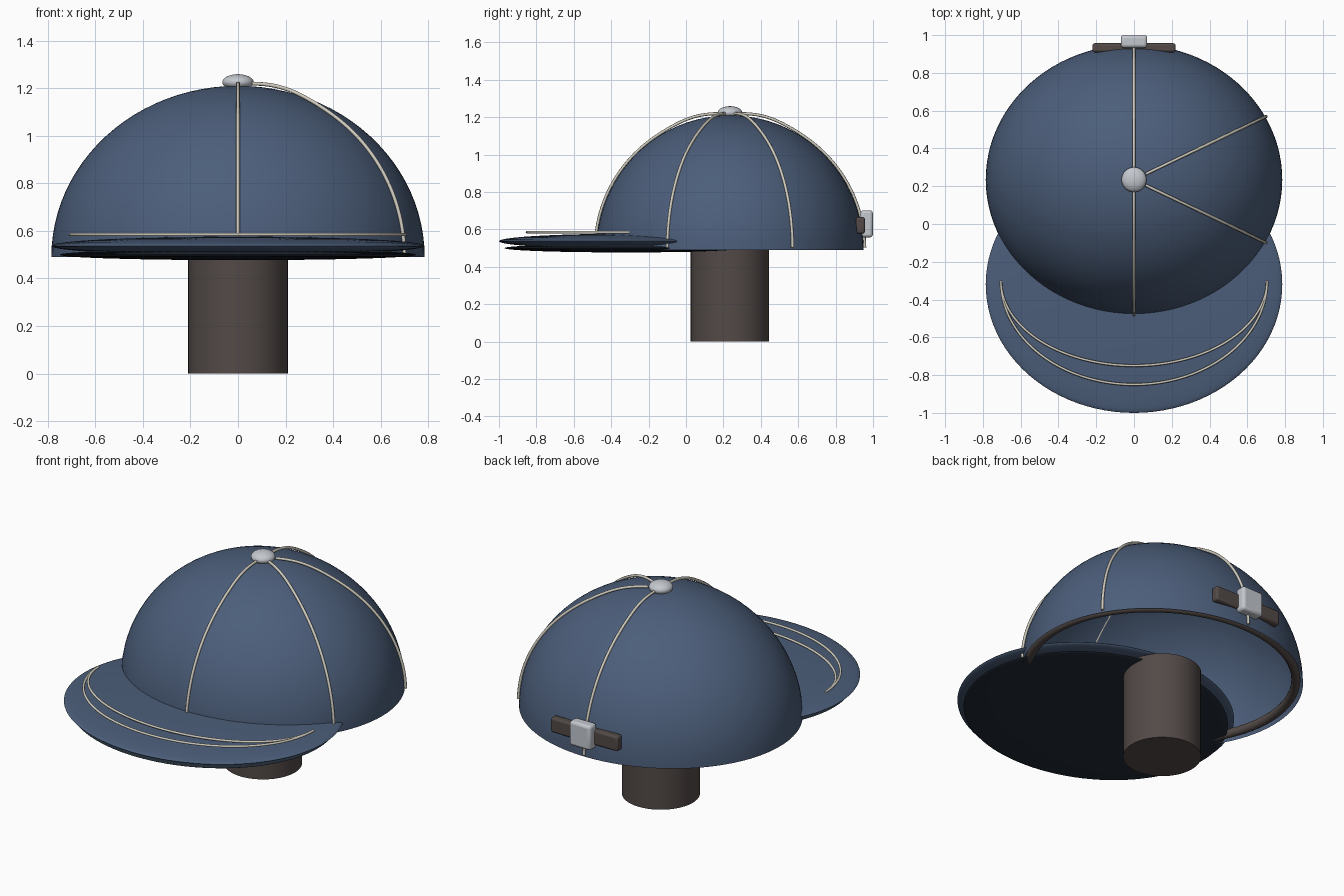
import bpy, bmesh
from math import sin, cos, pi, radians, exp

cube = bpy.data.objects.get("Cube")
if cube:
    bpy.data.objects.remove(cube, do_unlink=True)


def material(name, rgb):
    m = bpy.data.materials.new(name)
    m.use_nodes = True
    m.diffuse_color = (*rgb, 1)
    m.node_tree.nodes["Principled BSDF"].inputs["Base Color"].default_value = (*rgb, 1)
    return m


BLUE = material("denim blue", (0.072, 0.112, 0.195))
NAVY = material("dark navy", (0.016, 0.025, 0.038))
BROWN = material("dark brown", (0.085, 0.068, 0.063))
SILVER = material("pale silver", (0.55, 0.58, 0.62))
CREAM = material("cream thread", (0.62, 0.59, 0.51))

# Crown centre and radii
CY, CZ = 0.235, 0.49
RX, RY, RZ = 0.785, 0.715, 0.72


def finish(name, mat, smooth=True):
    ob = bpy.context.object
    ob.name = name
    ob.data.materials.append(mat)
    bpy.ops.object.transform_apply(location=False, rotation=False, scale=True)
    if smooth:
        bpy.ops.object.shade_smooth_by_angle(angle=radians(35))
    return ob


def ellipsoid(name, loc, radii, mat, segments=64, rings=32):
    bpy.ops.mesh.primitive_uv_sphere_add(segments=segments, ring_count=rings, location=loc)
    bpy.context.object.scale = radii
    return finish(name, mat)


def soft_box(name, loc, size, bevel, mat):
    bpy.ops.mesh.primitive_cube_add(size=1, location=loc)
    bpy.context.object.scale = size
    ob = finish(name, mat)
    mod = ob.modifiers.new("soft edges", "BEVEL")
    mod.width, mod.segments = bevel, 3
    return ob


def tube(name, points, radius, mat):
    cu = bpy.data.curves.new(name, "CURVE")
    cu.dimensions = "3D"
    cu.bevel_depth, cu.bevel_resolution = radius, 2
    cu.use_fill_caps = True
    sp = cu.splines.new("POLY")
    sp.points.add(len(points) - 1)
    for p, co in zip(sp.points, points):
        p.co = (*co, 1)
    sp.use_smooth = True
    cu.materials.append(mat)
    ob = bpy.data.objects.new(name, cu)
    bpy.context.collection.objects.link(ob)
    return ob


# Stand
bpy.ops.mesh.primitive_cylinder_add(vertices=48, radius=0.21, depth=0.52, location=(0, CY, 0.26))
finish("stand", BROWN)

# Crown: open half dome
crown = ellipsoid("crown", (0, CY, CZ), (RX, RY, RZ), BLUE, 96, 48)
bm = bmesh.new()
bm.from_mesh(crown.data)
bmesh.ops.delete(bm, geom=[v for v in bm.verts if v.co.z < -0.001], context="VERTS")
bm.to_mesh(crown.data)
bm.free()

# Sweatband inside the rim
bpy.ops.mesh.primitive_torus_add(major_segments=96, minor_segments=16, major_radius=1,
                                 minor_radius=0.034, location=(0, CY, 0.515))
bpy.context.object.scale = (0.745, 0.68, 0.72)
finish("sweatband", BROWN)

# Brim and its dark lining
ellipsoid("brim", (0, -0.32, 0.537), (RX, 0.68, 0.04), BLUE, 96, 32)
ellipsoid("brim_underside", (0, -0.32, 0.5), (0.75, 0.65, 0.023), NAVY, 96, 32)

# Button on top
ellipsoid("top_button", (0, CY, 1.225), (0.066, 0.066, 0.034), SILVER, 32, 16)


# Crown seams: meridians just above the fabric, lifted slightly near the button
def seam(name, azimuth, end):
    pts = []
    for i in range(41):
        t = radians(5 + (end - 5) * i / 40)
        lift = 0.006 + 0.012 * exp(-((t - 0.25) / 0.2) ** 2)
        pts.append(((RX + lift) * sin(t) * cos(azimuth),
                    CY + (RY + lift) * sin(t) * sin(azimuth),
                    CZ + (RZ + lift) * cos(t)))
    tube(name, pts, 0.008, CREAM)


seam("front_seam", -pi / 2, 85)
seam("back_seam", pi / 2, 89)
seam("side_seam_front", radians(-27.7), 89)
seam("side_seam_back", radians(27.7), 89)

# Brim stitching: two half ellipses sharing their ends
for name, depth in (("inner_stitch", 0.45), ("outer_stitch", 0.55)):
    tube(name, [(0.705 * cos(a), -0.3 - depth * sin(a), 0.585)
                for a in (pi * i / 64 for i in range(65))], 0.007, CREAM)

# Back strap and buckle
soft_box("back_strap", (0, 0.933, 0.622), (0.44, 0.048, 0.088), 0.012, BROWN)
soft_box("buckle", (0, 0.966, 0.63), (0.14, 0.066, 0.145), 0.016, SILVER)
